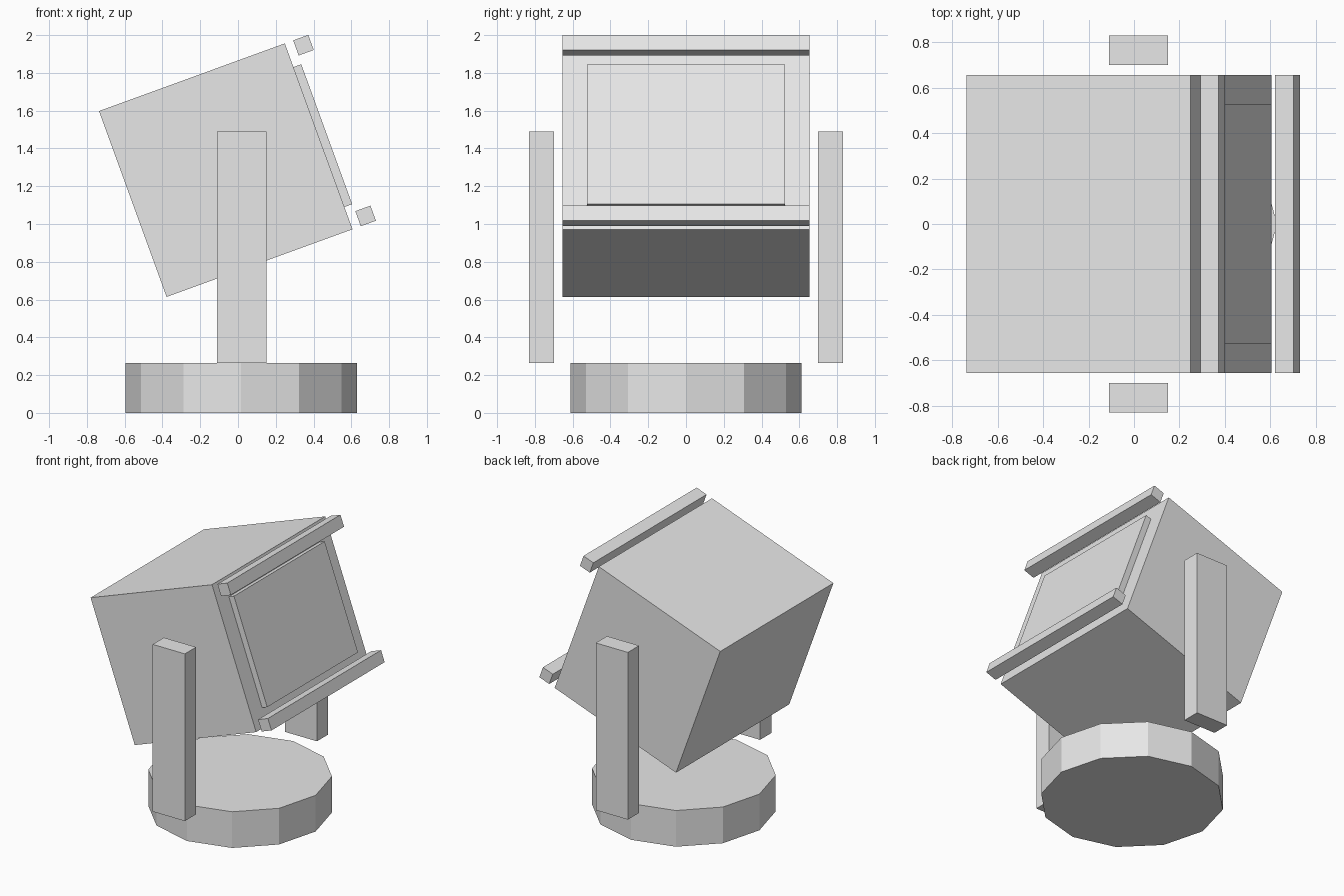
import bpy
import math
from mathutils import Matrix, Vector

old = bpy.data.objects.get("Cube")
if old:
    bpy.data.objects.remove(old, do_unlink=True)

# One plain material for every part
grey = bpy.data.materials.new("light grey")
grey.use_nodes = True
colour = (0.8, 0.8, 0.8, 1)
grey.diffuse_color = colour
grey.node_tree.nodes["Principled BSDF"].inputs["Base Color"].default_value = colour

# Frame of the tilted housing
TILT = Matrix.Translation((-0.065, 0, 1.285)) @ Matrix.Rotation(math.radians(-20), 4, "Y")


def box(name, centre, size, frame=Matrix.Identity(4)):
    bpy.ops.mesh.primitive_cube_add(size=1)
    ob = bpy.context.object
    ob.name = name
    ob.data.transform(Matrix.Diagonal((*size, 1)))
    ob.matrix_world = frame @ Matrix.Translation(Vector(centre))
    ob.data.materials.append(grey)
    return ob


# Twelve-sided base
bpy.ops.mesh.primitive_cylinder_add(vertices=12, radius=0.612, depth=0.265,
                                    location=(0.017, 0, 0.1325))
base = bpy.context.object
base.name = "base"
base.data.materials.append(grey)

# Upright arms on both sides
for name, side in (("front_arm", -1), ("back_arm", 1)):
    box(name, (0.02, side * 0.765, 0.8775), (0.26, 0.13, 1.225))

# Tilted housing with its lens panel
box("housing", (0, 0, 0), (1.047, 1.31, 1.047), TILT)
box("lens_panel", (0.54, 0, -0.004), (0.055, 1.05, 0.788), TILT)

# Bars floating ahead of the upper and lower edges
for name, side in (("upper_bar", 1), ("lower_bar", -1)):
    box(name, (0.613, 0, side * 0.481), (0.085, 1.31, 0.085), TILT)
